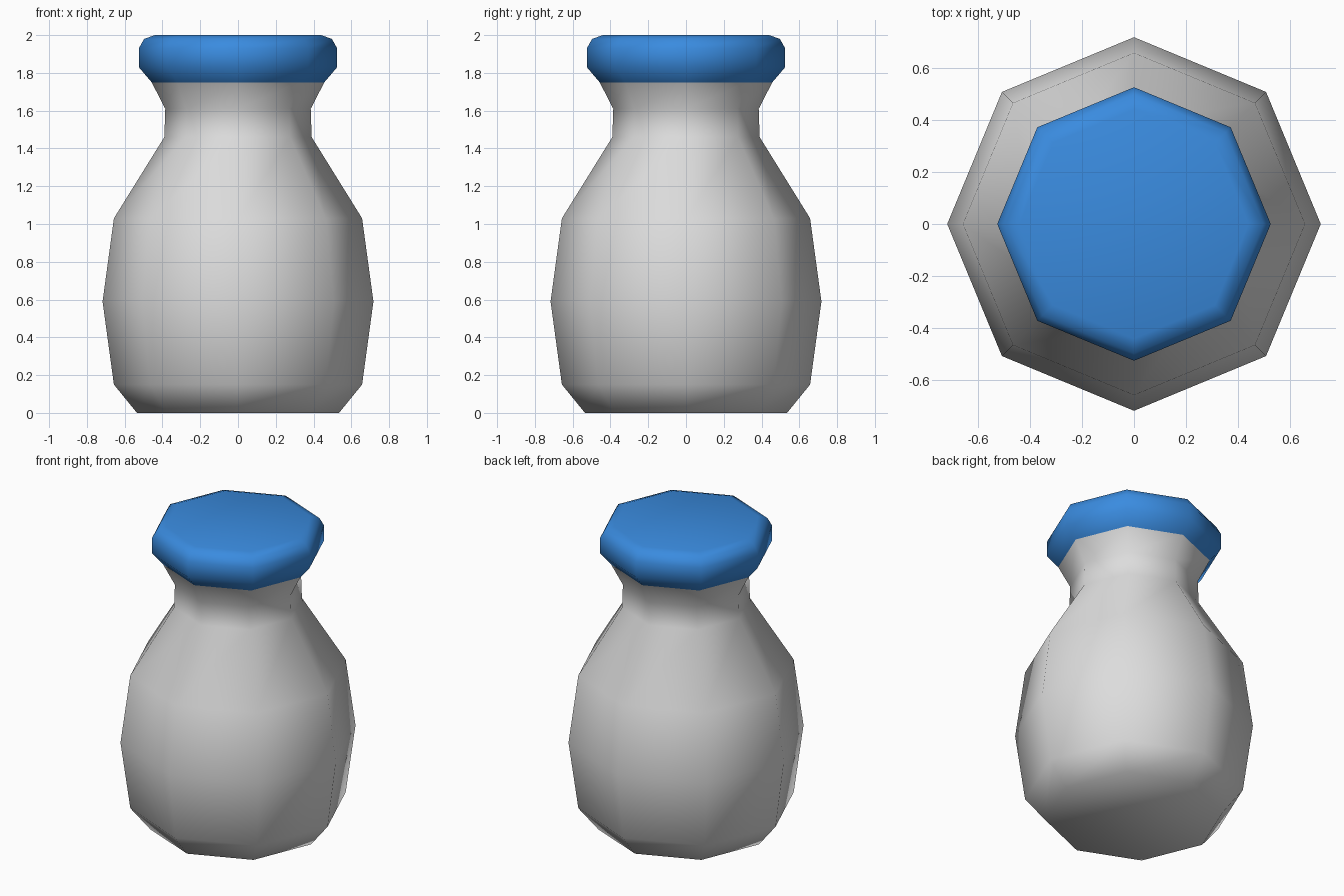
import bpy, bmesh, math

if "Cube" in bpy.data.objects:
    bpy.data.objects.remove(bpy.data.objects["Cube"])

SIDES = 8


def material(name, rgb):
    m = bpy.data.materials.new(name)
    m.diffuse_color = (*rgb, 1)
    m.use_nodes = True
    m.node_tree.nodes["Principled BSDF"].inputs["Base Color"].default_value = m.diffuse_color
    return m


def lathe(name, profile, mat, cap_bottom=True, cap_top=True):
    """Spin a (radius, z) profile into an eight-sided smooth shaded solid."""
    bm = bmesh.new()
    rings = []
    for r, z in profile:
        angles = [2 * math.pi * i / SIDES for i in range(SIDES)]
        rings.append([bm.verts.new((r * math.cos(a), r * math.sin(a), z)) for a in angles])
    for lo, hi in zip(rings, rings[1:]):
        for i in range(SIDES):
            j = (i + 1) % SIDES
            bm.faces.new((lo[i], lo[j], hi[j], hi[i]))
    if cap_bottom:
        bm.faces.new(rings[0][::-1])
    if cap_top:
        bm.faces.new(rings[-1])
    for f in bm.faces:
        f.smooth = True
    mesh = bpy.data.meshes.new(name)
    bm.to_mesh(mesh)
    bm.free()
    mesh.materials.append(mat)
    obj = bpy.data.objects.new(name, mesh)
    bpy.context.collection.objects.link(obj)
    return obj


grey = material("light grey", (0.72, 0.72, 0.72))
blue = material("lid blue", (0.042, 0.26, 0.74))

# Jar body with shoulder, narrow neck and flared rim
lathe("jar_body", [(0.535, 0), (0.657, 0.15), (0.717, 0.59), (0.657, 1.03),
                   (0.39, 1.46), (0.385, 1.61), (0.457, 1.75)], grey, cap_top=False)

# Lid with rounded edges, sitting on the rim
lathe("lid", [(0.457, 1.75), (0.525, 1.83), (0.525, 1.93),
              (0.497, 1.98), (0.44, 2.0)], blue, cap_bottom=False)
